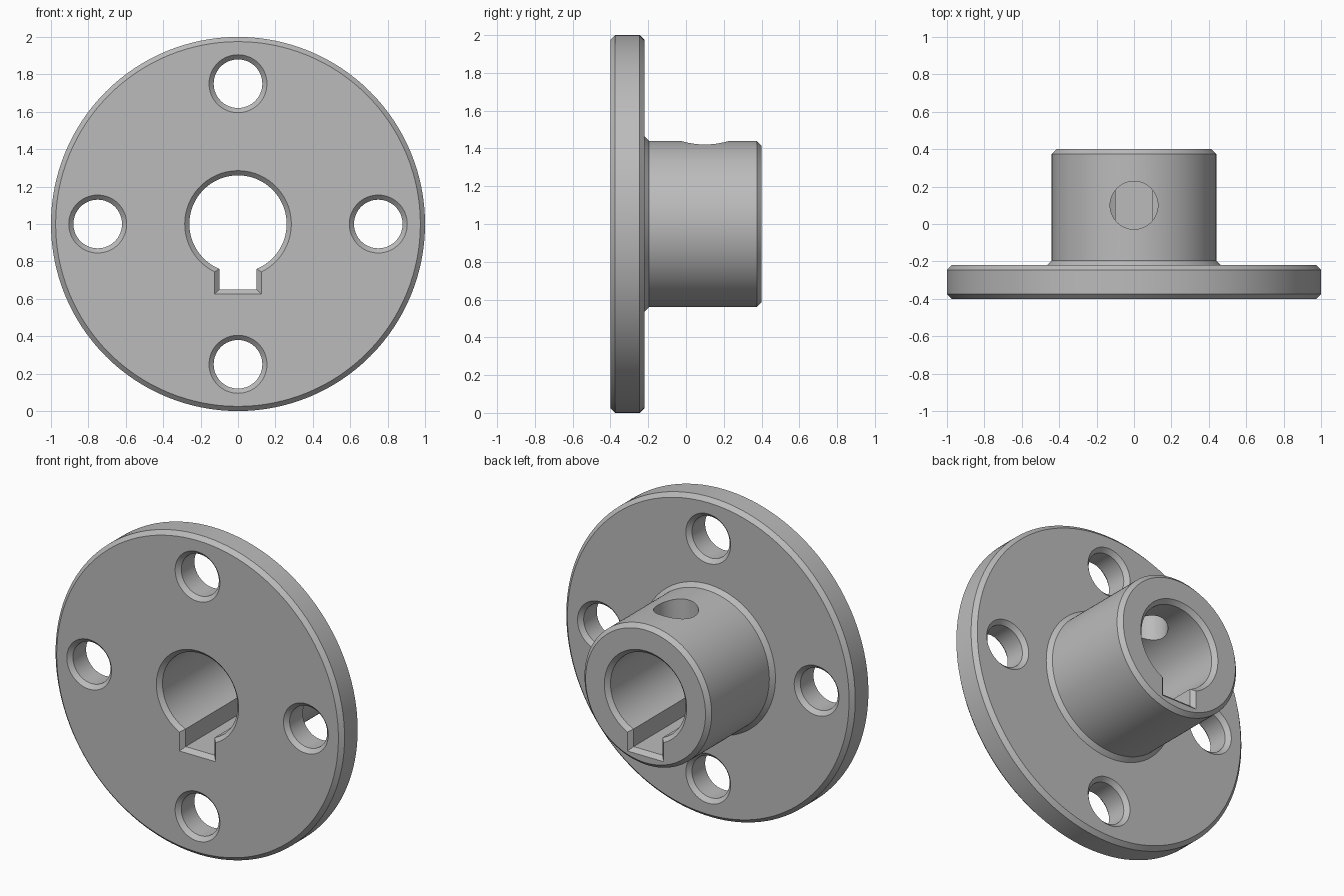
import bpy
import bmesh
from math import sin, cos, pi, asin, sqrt
from mathutils import Matrix, Vector

cube = bpy.data.objects.get("Cube")
if cube:
    bpy.data.objects.remove(cube, do_unlink=True)

AXIS_Z = 1.0
BEVEL = 0.025
OVER = 0.01      # how far cutters reach past the surface
FRONT, FLANGE_BACK, HUB_BACK = -0.4, -0.22, 0.4
FLANGE_R, HUB_R = 1.0, 0.44

steel = bpy.data.materials.new("grey_steel")
steel.use_nodes = True
grey = (0.5, 0.5, 0.5, 1)
steel.diffuse_color = grey
steel.node_tree.nodes["Principled BSDF"].inputs["Base Color"].default_value = grey


def circle(radius, count=128):
    return [(radius * sin(2 * pi * i / count), radius * cos(2 * pi * i / count))
            for i in range(count)]


def keyhole(grow, radius=0.26, half=0.1, depth=0.35, count=112):
    """Round bore outline with a square keyway at the bottom."""
    r, w, d = radius + grow, half + grow, depth + grow
    a = asin(w / r)
    arc = [-pi / 2 + a + (2 * pi - 2 * a) * i / count for i in range(count + 1)]
    return [(r * cos(t), r * sin(t)) for t in arc] + [(-w, -d), (w, -d)]


def loft(name, stations, matrix=Matrix()):
    """Solid through (y, outline) stations, with outlines in the x-z plane."""
    bm = bmesh.new()
    rings = [[bm.verts.new(matrix @ Vector((x, y, z))) for x, z in outline]
             for y, outline in stations]
    for a, b in zip(rings, rings[1:]):
        for i in range(len(a)):
            j = (i + 1) % len(a)
            bm.faces.new((a[i], a[j], b[j], b[i]))
    bm.faces.new(rings[0])
    bm.faces.new(rings[-1])
    bmesh.ops.recalc_face_normals(bm, faces=bm.faces)
    mesh = bpy.data.meshes.new(name)
    bm.to_mesh(mesh)
    bm.free()
    mesh.materials.append(steel)
    obj = bpy.data.objects.new(name, mesh)
    bpy.context.collection.objects.link(obj)
    return obj


def through_cut(name, outline, front, back, matrix):
    """Cutter that flares at both ends to leave chamfered rims."""
    flare = BEVEL + OVER
    return loft(name, [(front - OVER, outline(flare)), (front + BEVEL, outline(0)),
                       (back - BEVEL, outline(0)), (back + OVER, outline(flare))], matrix)


# Flange and hub turned as one body
centre = Matrix.Translation((0, 0, AXIS_Z))
profile = [(FRONT, FLANGE_R - BEVEL), (FRONT + BEVEL, FLANGE_R),
           (FLANGE_BACK - BEVEL, FLANGE_R), (FLANGE_BACK, FLANGE_R - BEVEL),
           (FLANGE_BACK, HUB_R + BEVEL), (FLANGE_BACK + BEVEL, HUB_R),
           (HUB_BACK - BEVEL, HUB_R), (HUB_BACK, HUB_R - BEVEL)]
body = loft("flanged_hub", [(y, circle(r)) for y, r in profile], centre)

# Bore with keyway
cutters = [through_cut("bore_cutter", keyhole, FRONT, HUB_BACK, centre)]

# Four bolt holes
for i in range(4):
    place = centre @ Matrix.Rotation(i * pi / 2, 4, 'Y') @ Matrix.Translation((0, 0, 0.75))
    cutters.append(through_cut("bolt_hole_cutter", lambda g: circle(0.13 + g, 64),
                               FRONT, FLANGE_BACK, place))

# Set screw hole through the top wall of the hub
upright = Matrix.Translation((0, 0.1, AXIS_Z)) @ Matrix.Rotation(pi / 2, 4, 'X')
cutters.append(loft("set_screw_cutter",
                    [(0.1, circle(0.128, 64)), (0.6, circle(0.128, 64))], upright))

# Cut, bake and tidy up
for cutter in cutters:
    cutter.hide_render = True
    cut = body.modifiers.new("cut", 'BOOLEAN')
    cut.operation = 'DIFFERENCE'
    cut.solver = 'EXACT'
    cut.object = cutter

bpy.ops.object.select_all(action='DESELECT')
body.select_set(True)
bpy.context.view_layer.objects.active = body
for name in [m.name for m in body.modifiers]:
    bpy.ops.object.modifier_apply(modifier=name)
for cutter in cutters:
    bpy.data.objects.remove(cutter, do_unlink=True)

bpy.ops.object.shade_smooth_by_angle(angle=pi / 6)
